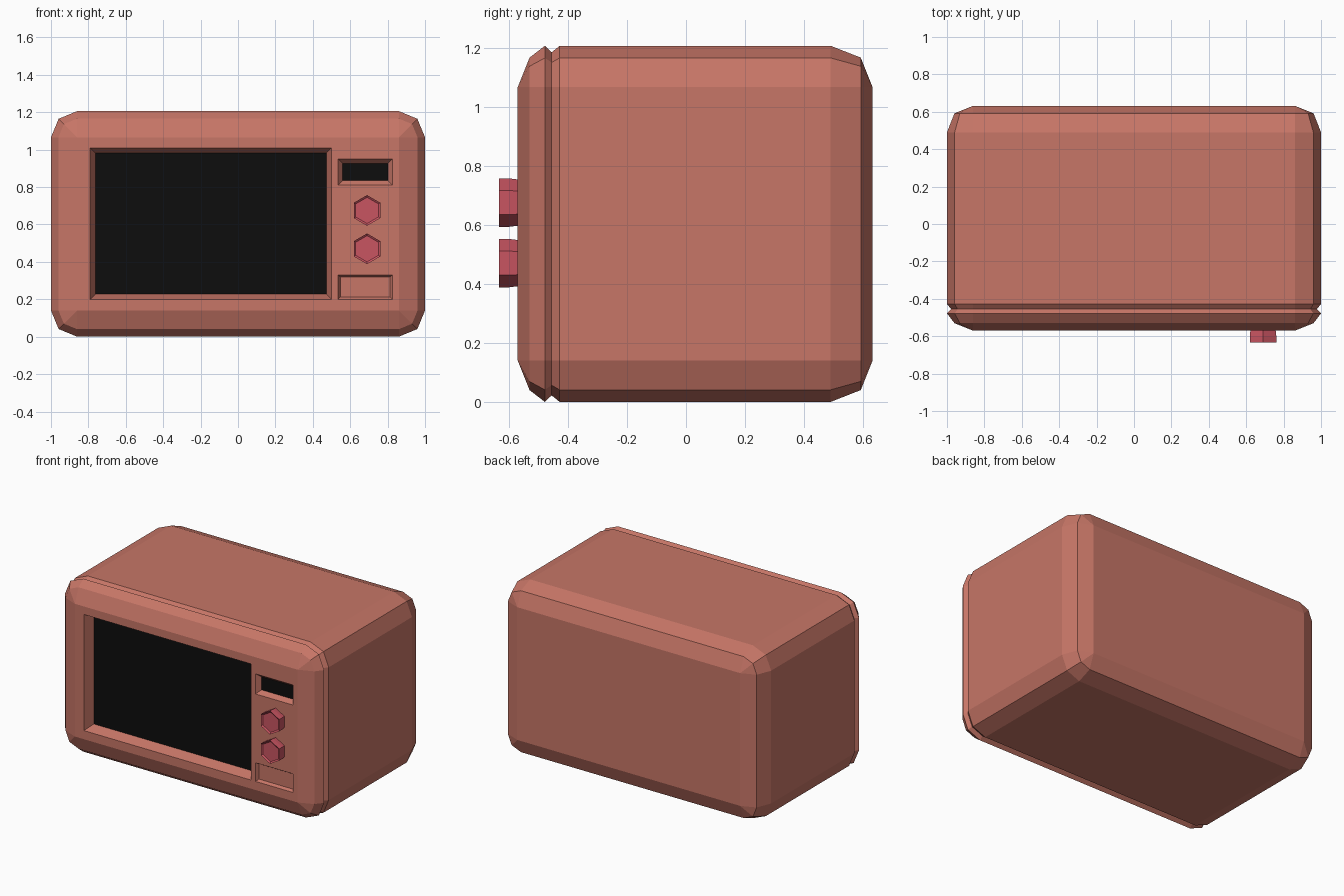
import bpy, bmesh, math

cube = bpy.data.objects.get("Cube")
if cube:
    bpy.data.objects.remove(cube, do_unlink=True)


def material(name, rgb):
    m = bpy.data.materials.new(name)
    m.use_nodes = True
    m.diffuse_color = (*rgb, 1)
    m.node_tree.nodes["Principled BSDF"].inputs["Base Color"].default_value = (*rgb, 1)
    return m


CLAY = material("clay red", (0.57, 0.18, 0.135))
ROSE = material("rose knob", (0.58, 0.09, 0.12))
BLACK = material("black glass", (0.004, 0.004, 0.004))

HALF_X, MID_Z, HALF_Z = 0.86, 0.603, 0.463   # flat area inside the rounded edges
FRONT = -0.57


def finish(name, bm, *mats):
    bmesh.ops.remove_doubles(bm, verts=bm.verts, dist=0.0005)
    mesh = bpy.data.meshes.new(name)
    bm.to_mesh(mesh)
    bm.free()
    for m in mats:
        mesh.materials.append(m)
    obj = bpy.data.objects.new(name, mesh)
    bpy.context.collection.objects.link(obj)
    return obj


def rounded_ring(bm, y, r):
    """Rectangle with two-segment round corners, anticlockwise from the front."""
    ring = []
    for k, (sx, sz) in enumerate([(1, 1), (-1, 1), (-1, -1), (1, -1)]):
        for step in range(3):
            a = math.radians(90 * k + 45 * step)
            ring.append(bm.verts.new((sx * HALF_X + r * math.cos(a), y,
                                      MID_Z + sz * HALF_Z + r * math.sin(a))))
    return ring


def bridge(bm, a, b):
    n = len(a)
    return [bm.faces.new((a[i], b[i], b[(i + 1) % n], a[(i + 1) % n])) for i in range(n)]


def rect(bm, x0, x1, z0, z1, y):
    return [bm.verts.new((x, y, z)) for x, z in ((x0, z0), (x1, z0), (x1, z1), (x0, z1))]


# Openings in the front: outer rectangle, rim width, depth, back material
openings = {
    "window": ((-0.79, 0.50, 0.20, 1.01), 0.027, 0.07, BLACK),
    "display": ((0.535, 0.825, 0.81, 0.95), 0.024, 0.03, BLACK),
    "door_button": ((0.535, 0.825, 0.20, 0.33), 0.012, 0.02, CLAY),
}

# Casing: lofted rounded shell with a groove behind the front frame
bm = bmesh.new()
profile = [(FRONT, 0), (-0.53, 0.1), (-0.478, 0.14), (-0.455, 0.118),
           (-0.428, 0.14), (0.49, 0.14), (0.592, 0.1), (0.632, 0)]
rings = [rounded_ring(bm, y, r) for y, r in profile]
for a, b in zip(rings, rings[1:]):
    bridge(bm, a, b)
bm.faces.new(rings[-1][1::3][::-1])

# Front panel: cells between the opening edges, leaving the openings free
rects = [o[0] for o in openings.values()]
xs = sorted({-HALF_X, HALF_X, *(v for r in rects for v in r[:2])})
zs = sorted({MID_Z - HALF_Z, MID_Z + HALF_Z, *(v for r in rects for v in r[2:])})
for x0, x1 in zip(xs, xs[1:]):
    for z0, z1 in zip(zs, zs[1:]):
        cx, cz = (x0 + x1) / 2, (z0 + z1) / 2
        if not any(r[0] < cx < r[1] and r[2] < cz < r[3] for r in rects):
            bm.faces.new(rect(bm, x0, x1, z0, z1, FRONT))
finish("casing", bm, CLAY)

# Sloped recesses with their back plates
for name, ((x0, x1, z0, z1), rim, depth, mat) in openings.items():
    bm = bmesh.new()
    outer = rect(bm, x0, x1, z0, z1, FRONT)
    inner = rect(bm, x0 + rim, x1 - rim, z0 + rim, z1 - rim, FRONT + depth)
    for f in bridge(bm, outer, inner):
        f.normal_flip()
    bm.faces.new(inner).material_index = 1
    finish(name, bm, CLAY, mat)

# Six-sided knobs with a shallow dished face
for name, z in (("upper_knob", 0.675), ("lower_knob", 0.47)):
    bm = bmesh.new()
    loops = []
    for y, r in ((FRONT + 0.01, 0.077), (-0.60, 0.082), (-0.633, 0.082), (-0.625, 0.07)):
        loops.append([bm.verts.new((0.69 + r * math.sin(i * math.pi / 3), y,
                                    z + r * math.cos(i * math.pi / 3))) for i in range(6)])
    for a, b in zip(loops, loops[1:]):
        bridge(bm, a, b)
    bm.faces.new(loops[-1])
    bm.faces.new(loops[0][::-1])
    bmesh.ops.recalc_face_normals(bm, faces=bm.faces)
    finish(name, bm, ROSE)
